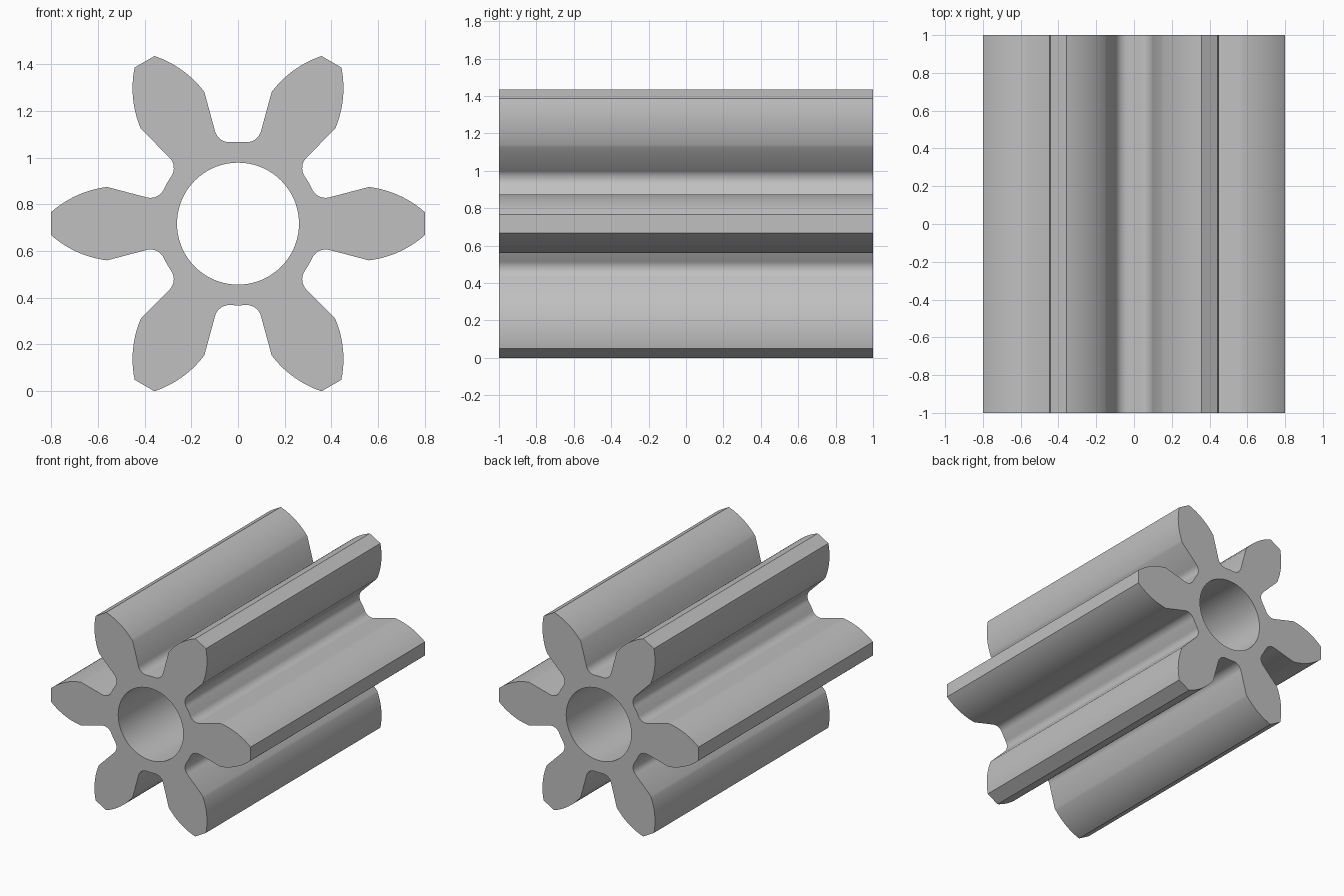
import bpy, bmesh
from math import sin, cos, pi, radians
from mathutils import Vector, Matrix

TEETH, CENTRE_Z, HALF_LENGTH = 6, 0.717, 1.0
ROOT_R, BORE_R = 0.35, 0.261

cube = bpy.data.objects.get("Cube")
if cube:
    bpy.data.objects.remove(cube)

steel = bpy.data.materials.new("plain_grey")
steel.use_nodes = True
grey = (0.53, 0.53, 0.53, 1)
steel.diffuse_color = grey
steel.node_tree.nodes["Principled BSDF"].inputs["Base Color"].default_value = grey


def arc(a, b, sagitta, steps):
    """Points on a circular arc from a to b, bulging to the left of a-b when sagitta > 0."""
    chord = b - a
    left = Vector((-chord.y, chord.x)).normalized()
    half = chord.length / 2
    radius = (half * half + sagitta * sagitta) / (2 * sagitta)
    centre = (a + b) / 2 + left * (sagitta - radius)
    start = a - centre
    sweep = start.angle_signed(b - centre)
    return [centre + Matrix.Rotation(-sweep * i / steps, 2) @ start for i in range(steps + 1)]


# Upper half of one tooth, pointing along +x: tip, curved face, straight flank, root fillet
tip = Vector((0.8, 0.049))
shoulder = Vector((0.56, 0.157))
flank_foot = Vector((0.393, 0.113))
root_angle = radians(25)
root = Vector((cos(root_angle), sin(root_angle))) * ROOT_R
upper = arc(tip, shoulder, -0.02, 14) + arc(flank_foot, root, 0.0155, 10)
upper.append(Vector((cos(pi / TEETH), sin(pi / TEETH))) * ROOT_R)
lower = [Vector((p.x, -p.y)) for p in reversed(upper[:-1])]
tooth = lower + upper

outline = [Matrix.Rotation(2 * pi * k / TEETH, 2) @ p for k in range(TEETH) for p in tooth]
bore = [Vector((cos(t), sin(t))) * BORE_R for t in (2 * pi * i / 72 for i in range(72))]

# Fill the pinion section and extrude it along y
bm = bmesh.new()
edges = []
for loop in (outline, bore):
    verts = [bm.verts.new((p.x, -HALF_LENGTH, p.y + CENTRE_Z)) for p in loop]
    edges += [bm.edges.new((v, verts[i - 1])) for i, v in enumerate(verts)]
bmesh.ops.triangle_fill(bm, edges=edges, use_beauty=True, normal=(0, -1, 0))
extruded = bmesh.ops.extrude_face_region(bm, geom=bm.faces[:], use_keep_orig=True)["geom"]
bmesh.ops.translate(bm, vec=(0, 2 * HALF_LENGTH, 0),
                    verts=[g for g in extruded if isinstance(g, bmesh.types.BMVert)])
bmesh.ops.recalc_face_normals(bm, faces=bm.faces[:])
mesh = bpy.data.meshes.new("pinion_gear")
bm.to_mesh(mesh)
bm.free()
mesh.materials.append(steel)

gear = bpy.data.objects.new("pinion_gear", mesh)
bpy.context.collection.objects.link(gear)
bpy.ops.object.select_all(action="DESELECT")
gear.select_set(True)
bpy.context.view_layer.objects.active = gear
bpy.ops.object.shade_smooth_by_angle(angle=radians(30))
